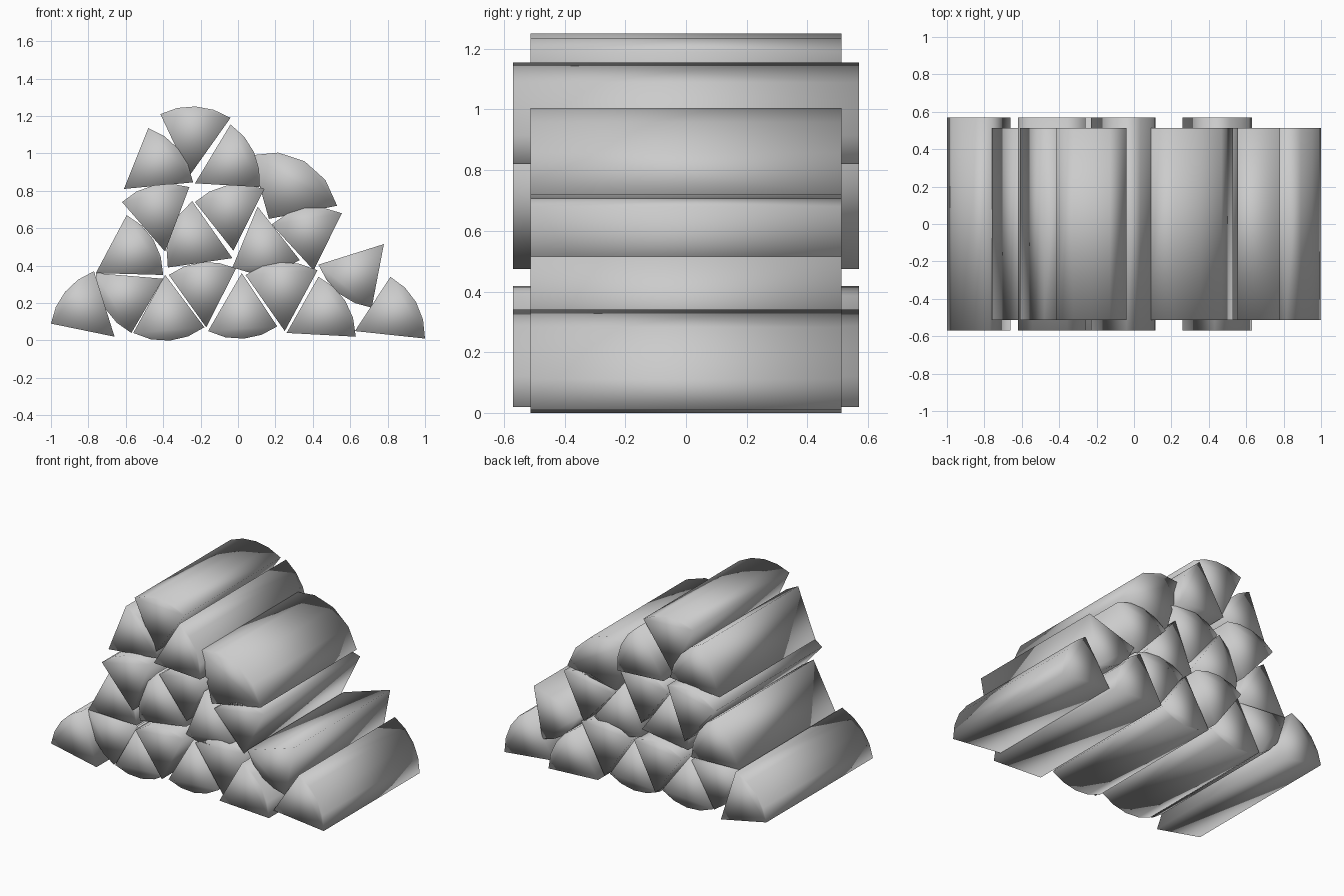
import bpy, bmesh, math

if "Cube" in bpy.data.objects:
    bpy.data.objects.remove(bpy.data.objects["Cube"])

# Split logs as (apex x, z, first bark corner x, z, last bark corner x, z)
SHORT = [
    (-.40, .33, -.76, .36, -.57, .04), (-.39, .35, -.56, .04, -.18, .07),
    (.02, .36, -.16, .05, .21, .075), (.25, .05, .04, .35, .425, .375),
    (.625, .05, .815, .34, 1, .01), (-.76, .36, -.595, .67, -.40, .35),
    (-.03, .44, -.375, .39, -.245, .745), (.105, .715, -.03, .39, .33, .43),
    (.405, .375, .18, .62, .555, .68), (-.025, .48, -.23, .74, .14, .81),
    (-.61, .81, -.48, 1.135, -.24, .845), (-.26, .88, -.415, 1.21, -.04, 1.19),
    (.165, .65, .07, .99, .53, .72), (.78, .515, .43, .405, .715, .175),
]
LONG = [
    (-.66, .02, -1, .09, -.77, .37), (-.17, .07, -.37, .35, -.01, .385),
    (.26, .04, .43, .34, .63, .02), (-.39, .475, -.62, .74, -.26, .82),
    (-.23, .84, -.04, 1.155, .115, .82),
]


def split_log(name, spec, half, steps=4):
    """Wedge with two split faces and a faceted bark arc, extruded along y."""
    ax, az, bx, bz, cx, cz = spec
    a0, r0 = math.atan2(bz - az, bx - ax), math.hypot(bx - ax, bz - az)
    a1, r1 = math.atan2(cz - az, cx - ax), math.hypot(cx - ax, cz - az)
    sweep = (a1 - a0 + math.pi) % (2 * math.pi) - math.pi
    profile = [(ax, az)]
    for i in range(steps + 1):
        t = i / steps
        a, r = a0 + sweep * t, r0 + (r1 - r0) * t
        profile.append((ax + r * math.cos(a), az + r * math.sin(a)))
    bm = bmesh.new()
    face = bm.faces.new([bm.verts.new((x, -half, z)) for x, z in profile])
    ext = bmesh.ops.extrude_face_region(bm, geom=[face], use_keep_orig=True)
    verts = [v for v in ext["geom"] if isinstance(v, bmesh.types.BMVert)]
    bmesh.ops.translate(bm, verts=verts, vec=(0, 2 * half, 0))
    bmesh.ops.recalc_face_normals(bm, faces=bm.faces)
    for f in bm.faces:
        f.smooth = True
    me = bpy.data.meshes.new(name)
    bm.to_mesh(me)
    bm.free()
    bpy.context.collection.objects.link(bpy.data.objects.new(name, me))


# Stacked wood pile in two log lengths
for i, s in enumerate(SHORT):
    split_log(f"short_log_{i + 1}", s, 0.513)
for i, s in enumerate(LONG):
    split_log(f"long_log_{i + 1}", s, 0.57)
